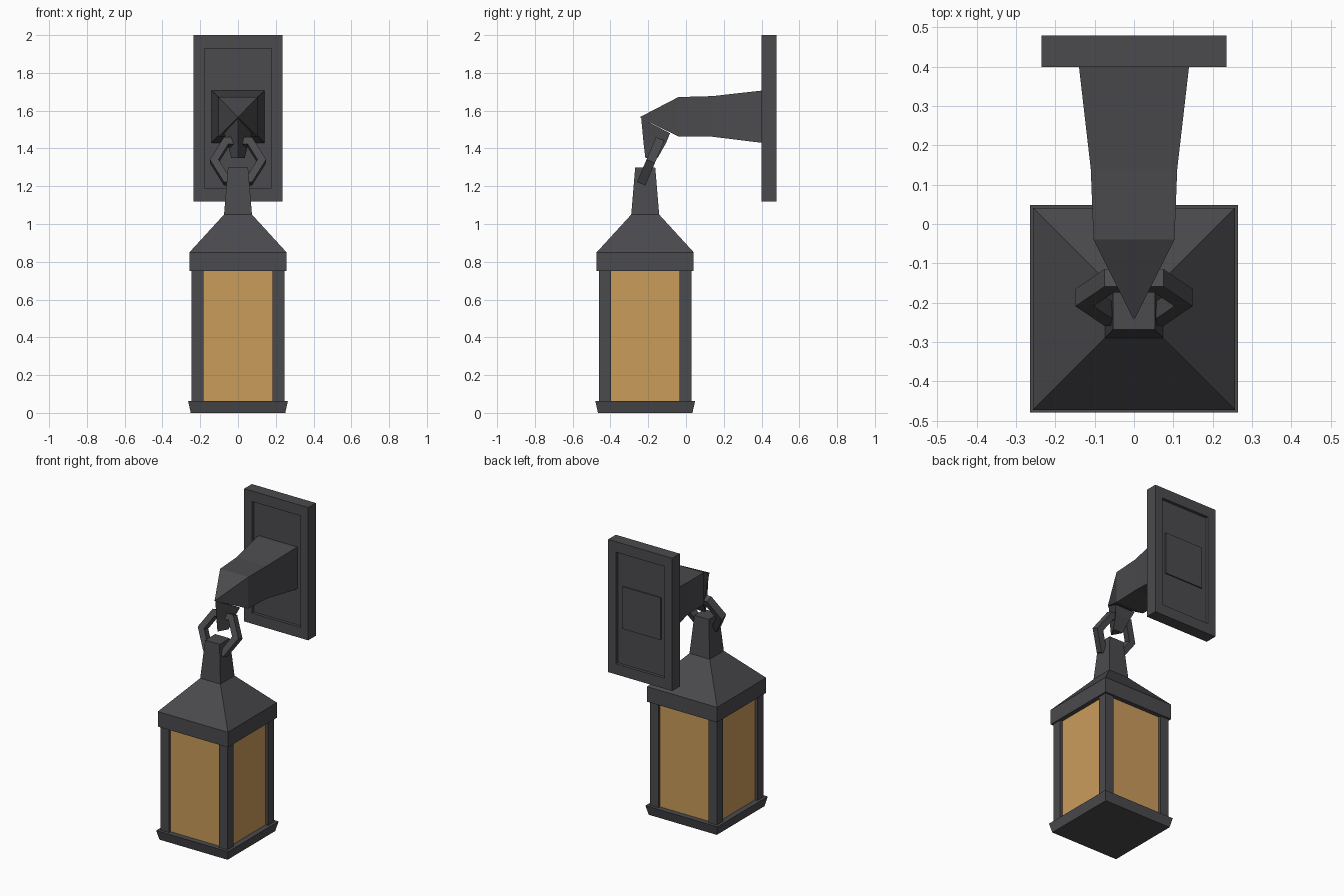
import bpy, bmesh, math
from mathutils import Vector, Matrix

if "Cube" in bpy.data.objects:
    bpy.data.objects.remove(bpy.data.objects["Cube"])


def material(name, rgb):
    m = bpy.data.materials.new(name)
    m.diffuse_color = (*rgb, 1)
    m.use_nodes = True
    m.node_tree.nodes["Principled BSDF"].inputs["Base Color"].default_value = m.diffuse_color
    return m


IRON = material("dark iron", (0.070, 0.068, 0.075))
GLASS = material("amber glass", (0.60, 0.335, 0.105))
CY = -0.216  # lantern axis in y


def loft(name, rings, mat=IRON, closed=False):
    """Skin a list of equal-length rings; cap the ends unless closed."""
    bm = bmesh.new()
    vs = [[bm.verts.new(p) for p in r] for r in rings]
    n = len(rings[0])
    pairs = list(zip(vs, vs[1:])) + ([(vs[-1], vs[0])] if closed else [])
    for a, b in pairs:
        for i in range(n):
            j = (i + 1) % n
            bm.faces.new((a[i], a[j], b[j], b[i]))
    if not closed:
        bm.faces.new(vs[0])
        bm.faces.new(vs[-1])
    bmesh.ops.remove_doubles(bm, verts=bm.verts, dist=1e-5)
    bmesh.ops.recalc_face_normals(bm, faces=bm.faces)
    me = bpy.data.meshes.new(name)
    bm.to_mesh(me)
    bm.free()
    me.materials.append(mat)
    ob = bpy.data.objects.new(name, me)
    bpy.context.collection.objects.link(ob)
    return ob


def sq(h, z, cx=0, cy=CY):
    return [(cx + sx * h, cy + sy * h, z) for sx, sy in ((-1, -1), (1, -1), (1, 1), (-1, 1))]


def rect_xz(hx, z0, z1, y):
    return [(-hx, y, z0), (hx, y, z0), (hx, y, z1), (-hx, y, z1)]


# Lantern base, glass, corner posts and roof with neck
loft("lantern_base", [sq(0.250, 0), sq(0.264, 0.062)])
loft("lantern_glass", [sq(0.228, 0.05), sq(0.228, 0.77)], GLASS)
for sx in (-1, 1):
    for sy in (-1, 1):
        c = (sx * 0.2145, CY + sy * 0.2125)
        loft("corner_post", [sq(0.0315, 0.05, *c), sq(0.0315, 0.77, *c)])
loft("lantern_roof", [sq(0.257, 0.75), sq(0.257, 0.85), sq(0.074, 1.05), sq(0.053, 1.30)])

# Wall plate: raised frame around a thinner panel
loft("wall_plate_frame", [
    rect_xz(0.235, 1.12, 2.0, 0.40), rect_xz(0.235, 1.12, 2.0, 0.48),
    rect_xz(0.178, 1.19, 1.93, 0.48), rect_xz(0.178, 1.19, 1.93, 0.40)], closed=True)
loft("wall_plate_panel", [rect_xz(0.182, 1.185, 1.935, 0.42), rect_xz(0.182, 1.185, 1.935, 0.46)])

# Arm, running through the plate and ending in a pyramid tip
loft("arm", [
    rect_xz(0.142, 1.428, 1.708, 0.468), rect_xz(0.140, 1.43, 1.706, 0.40),
    rect_xz(0.110, 1.462, 1.677, 0.14), rect_xz(0.103, 1.463, 1.672, -0.04),
    rect_xz(0.003, 1.562, 1.568, -0.24)])

# Hook hanging below the tip, with a ridge at its front
loft("hook", [
    [(0, -0.237, 1.56), (0.075, -0.085, 1.48), (-0.075, -0.085, 1.48)],
    [(0, -0.225, 1.43), (0.055, -0.105, 1.43), (-0.055, -0.105, 1.43)],
    [(0, -0.215, 1.35), (0.036, -0.15, 1.35), (-0.036, -0.15, 1.35)]])

# Tilted six-sided chain link joining hook and neck
tilt = Matrix.Translation((0, -0.187, 1.332)) @ Matrix.Rotation(math.radians(-23), 4, 'X')
link = []
for k in range(6):
    a = k * math.pi / 3
    link.append([tilt @ Vector((r * math.cos(a), y, r * math.sin(a)))
                 for r, y in ((0.149, -0.024), (0.149, 0.024), (0.103, 0.024), (0.103, -0.024))])
loft("chain_link", link, closed=True)
